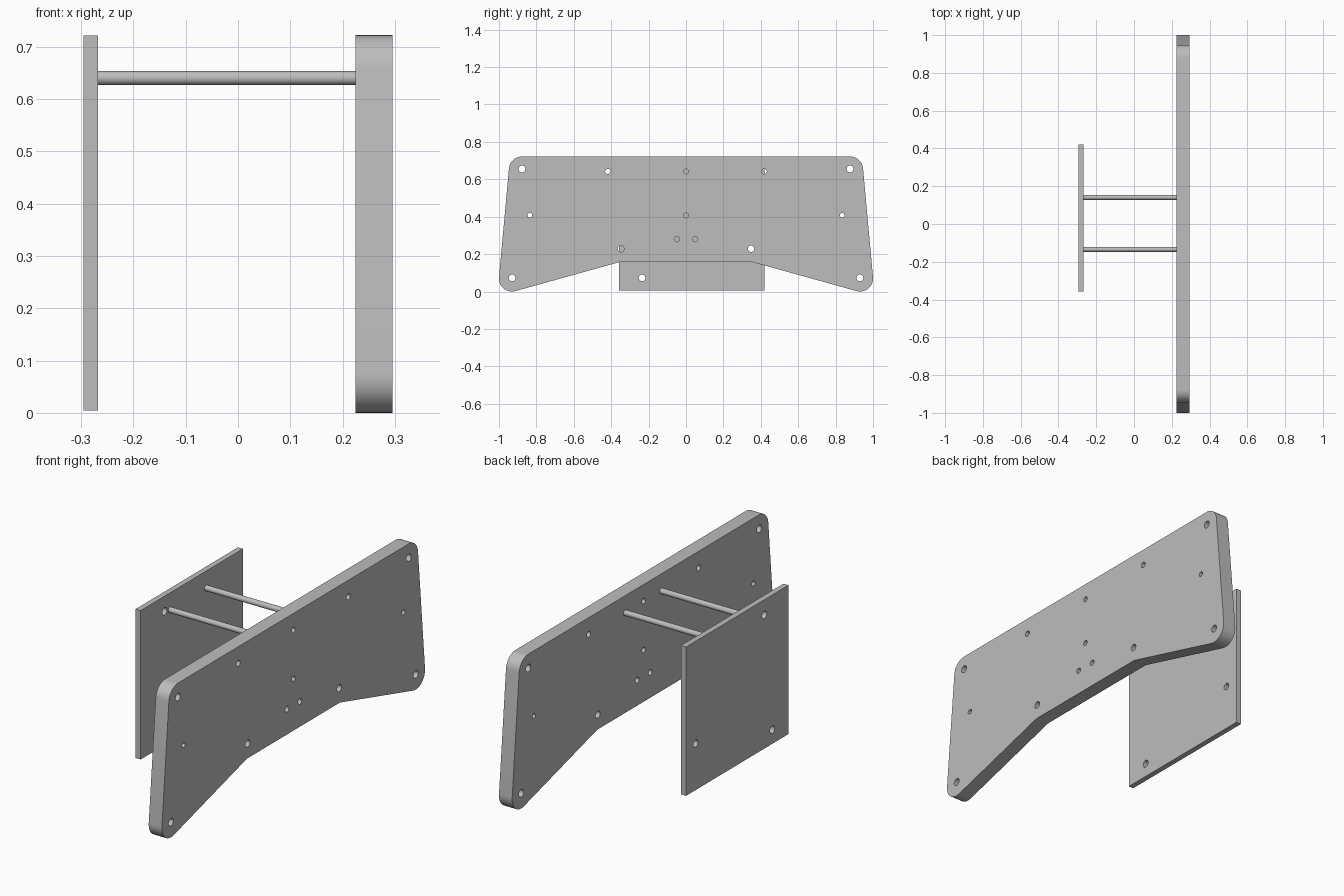
import bpy
import bmesh
from math import sin, cos, radians, pi
from mathutils import Matrix

cube = bpy.data.objects.get("Cube")
if cube:
    bpy.data.objects.remove(cube, do_unlink=True)

grey = bpy.data.materials.new("plain_grey")
grey.use_nodes = True
colour = (0.51, 0.51, 0.51, 1)
grey.diffuse_color = colour
grey.node_tree.nodes["Principled BSDF"].inputs["Base Color"].default_value = colour

# Local x, y, z become world y, z, x
SIDEWAYS = Matrix(((0, 0, 1, 0), (1, 0, 0, 0), (0, 1, 0, 0), (0, 0, 0, 1)))


def arc(centre, radius, start, end, steps):
    angles = [radians(start + (end - start) * i / steps) for i in range(steps + 1)]
    return [(centre[0] + radius * cos(a), centre[1] + radius * sin(a)) for a in angles]


def finish(name, mesh):
    mesh.materials.clear()
    mesh.materials.append(grey)
    obj = bpy.data.objects.new(name, mesh)
    bpy.context.collection.objects.link(obj)
    bpy.ops.object.select_all(action='DESELECT')
    obj.select_set(True)
    bpy.context.view_layer.objects.active = obj
    bpy.ops.object.shade_smooth_by_angle(angle=radians(30))
    return obj


def drilled_plate(name, outline, holes, x0, x1):
    """Extrude a side outline from x0 to x1, with round holes (y, z, radius)."""
    curve = bpy.data.curves.new(name + "_profile", 'CURVE')
    curve.dimensions = '2D'
    curve.fill_mode = 'BOTH'
    curve.extrude = (x1 - x0) / 2
    loops = [outline] + [arc((y, z), r, 0, 360, 24)[:-1] for y, z, r in holes]
    for loop in loops:
        spline = curve.splines.new('POLY')
        spline.points.add(len(loop) - 1)
        for point, (y, z) in zip(spline.points, loop):
            point.co = (y, z, 0, 1)
        spline.use_cyclic_u = True
    helper = bpy.data.objects.new(name + "_profile", curve)
    bpy.context.collection.objects.link(helper)
    depsgraph = bpy.context.evaluated_depsgraph_get()
    mesh = bpy.data.meshes.new_from_object(helper.evaluated_get(depsgraph))
    bpy.data.objects.remove(helper, do_unlink=True)
    bm = bmesh.new()
    bm.from_mesh(mesh)
    bmesh.ops.transform(bm, matrix=Matrix.Translation(((x0 + x1) / 2, 0, 0)) @ SIDEWAYS,
                        verts=bm.verts)
    bmesh.ops.remove_doubles(bm, verts=bm.verts, dist=0.0001)
    bmesh.ops.recalc_face_normals(bm, faces=bm.faces)
    bm.to_mesh(mesh)
    bm.free()
    return finish(name, mesh)


# Long plate: rounded corners, tapered ends and a shallow notch underneath
CORNER = 0.07
half = [(0.353, 0.158)]
half += arc((0.93, CORNER), CORNER, -105.6, 5.2, 14)
half += arc((0.877, 0.652), CORNER, 5.2, 90, 12)
outline = half + [(-y, z) for y, z in reversed(half)]
holes = [(0, 0.642, 0.013), (0, 0.407, 0.013)]
for side in (-1, 1):
    holes += [(side * y, z, r) for y, z, r in (
        (0.877, 0.655, 0.018), (0.93, 0.073, 0.018), (0.348, 0.229, 0.017),
        (0.835, 0.408, 0.012), (0.418, 0.642, 0.014), (0.049, 0.28, 0.014))]
drilled_plate("long_plate", outline, holes, 0.225, 0.295)

# Small rectangular plate
rectangle = [(-0.357, 0.005), (0.421, 0.005), (0.421, 0.721), (-0.357, 0.721)]
drilled_plate("small_plate", rectangle,
              [(-0.175, 0.648, 0.018), (0.348, 0.229, 0.017), (-0.235, 0.073, 0.018)],
              -0.295, -0.268)

# Two rods joining the plates
for name, y in (("front_rod", -0.134), ("back_rod", 0.141)):
    bm = bmesh.new()
    bmesh.ops.create_cone(bm, cap_ends=True, segments=32, radius1=0.0135, radius2=0.0135,
                          depth=0.493)
    place = Matrix.Translation((-0.0215, y, 0.64)) @ Matrix.Rotation(pi / 2, 4, 'Y')
    bmesh.ops.transform(bm, matrix=place, verts=bm.verts)
    mesh = bpy.data.meshes.new(name)
    bm.to_mesh(mesh)
    bm.free()
    finish(name, mesh)
